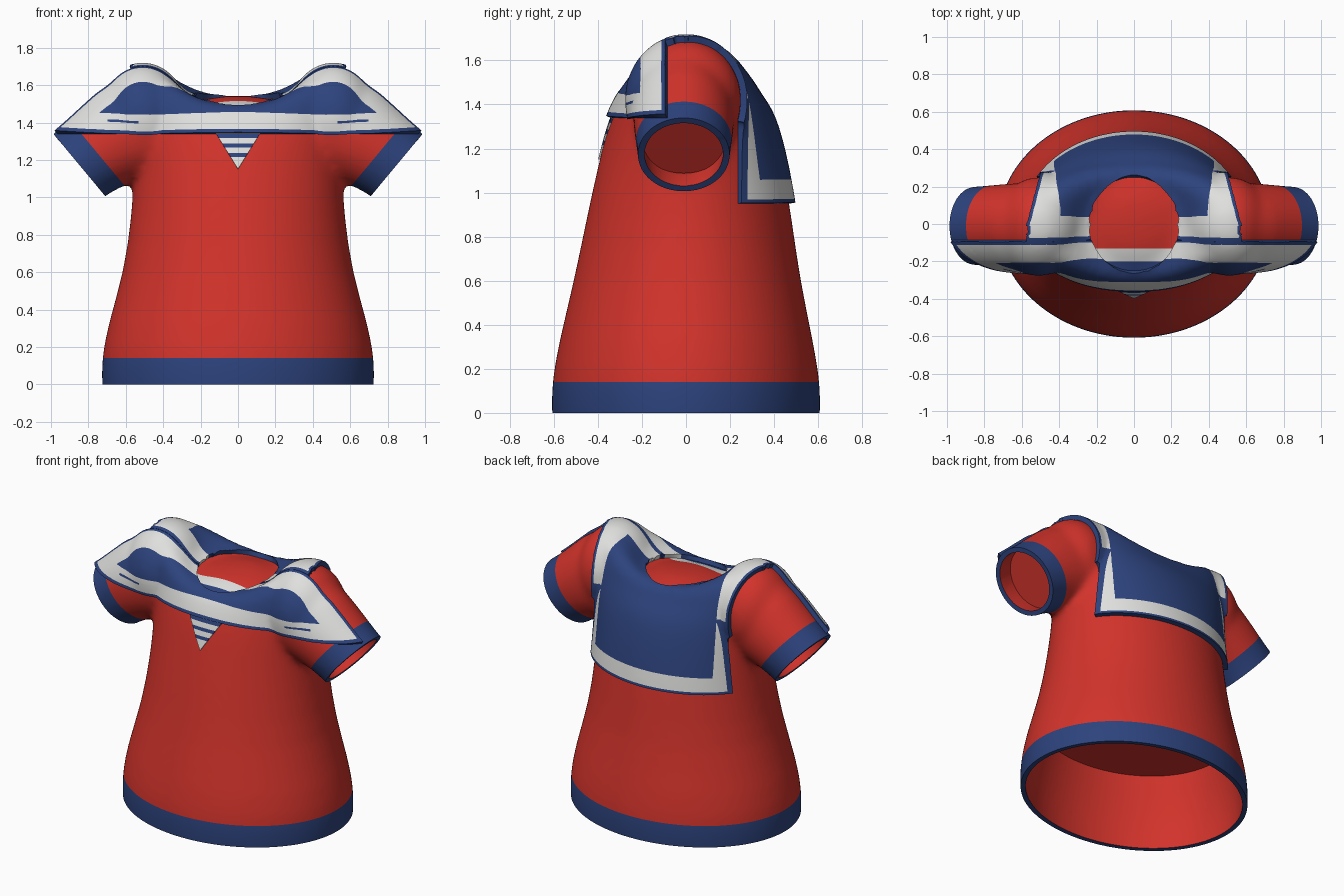
import bpy, bmesh, math
from mathutils import Vector

cube = bpy.data.objects.get("Cube")
if cube:
    bpy.data.objects.remove(cube, do_unlink=True)


def material(name, rgb):
    m = bpy.data.materials.new(name)
    m.use_nodes = True
    m.diffuse_color = (*rgb, 1)
    m.node_tree.nodes["Principled BSDF"].inputs["Base Color"].default_value = (*rgb, 1)
    return m


WHITE, BLUE, RED = range(3)
MATERIALS = [material("white_trim", (0.74, 0.74, 0.73)),
             material("navy_blue", (0.026, 0.056, 0.205)),
             material("red_cloth", (0.64, 0.033, 0.024))]


def loft(bm, rings):
    """Closed skin over a list of rings of points."""
    loops = [[bm.verts.new(p) for p in ring] for ring in rings]
    n = len(loops[0])
    for a, b in zip(loops, loops[1:]):
        for i in range(n):
            j = (i + 1) % n
            bm.faces.new((a[i], a[j], b[j], b[i]))
    bm.faces.new(loops[0][::-1])
    bm.faces.new(loops[-1])


def finish(bm, name):
    bmesh.ops.recalc_face_normals(bm, faces=bm.faces)
    mesh = bpy.data.meshes.new(name)
    bm.to_mesh(mesh)
    bm.free()
    return mesh


def add_object(name, mesh):
    mesh.name = name
    mesh.shade_smooth()
    mesh.set_sharp_from_angle(angle=math.radians(40))
    bpy.context.scene.collection.objects.link(bpy.data.objects.new(name, mesh))


ANGLES = [math.tau * i / 40 for i in range(40)]

# Torso rings: half width, half depth, y centre, height, shoulder rise, squareness
TORSO = [(.72, .60, 0, -.2, 0, 1), (.725, .607, 0, -.06, 0, 1), (.738, .618, 0, .1, 0, 1),
         (.705, .585, 0, .3, 0, 1), (.612, .515, .005, .6, 0, 1),
         (.572, .465, .015, .9, 0, 1), (.56, .425, .02, 1.1, 0, 1),
         (.568, .39, .02, 1.25, 0, 1), (.57, .35, .02, 1.37, .02, .95),
         (.565, .3, .01, 1.44, .13, .88), (.53, .275, 0, 1.485, .19, .8),
         (.44, .265, 0, 1.495, .185, .8), (.34, .258, 0, 1.49, .085, .9),
         (.25, .25, 0, 1.485, .015, 1), (.17, .17, 0, 1.525, 0, 1),
         (.06, .06, 0, 1.54, 0, 1)]


def torso_ring(rx, ry, cy, z, rise, square):
    tilt = .09 if z > 1.47 else 0
    ring = []
    for a in ANGLES:
        c, s = math.cos(a), math.sin(a)
        y = ry * math.copysign(abs(s) ** square, s)
        ring.append((rx * math.copysign(abs(c) ** square, c), cy + y,
                     z + rise * c * c + tilt * y))
    return ring


AXIS = Vector((.77, 0, -.64))
CUFF = Vector((.85, 0, 1.175))


def sleeve_ring(centre, r_up, r_y, side):
    up = Vector((.64, 0, .77))
    ring = [centre + up * (r_up * math.cos(a)) + Vector((0, r_y * math.sin(a) - .01, 0))
            for a in ANGLES]
    return [Vector((p.x * side, p.y, p.z)) for p in ring]


# Closed solid of torso, shoulder pads and sleeves, melted into one smooth skin
SLEEVE = [(Vector((.32, 0, 1.4)), .3, .2), (Vector((.48, 0, 1.39)), .312, .235),
          (Vector((.67, 0, 1.295)), .243, .23), (CUFF, .211, .208),
          (CUFF + AXIS * .1, .225, .208), (CUFF + AXIS * .2, .235, .208)]
bm = bmesh.new()
loft(bm, [torso_ring(*r) for r in TORSO])
for side in (1, -1):
    loft(bm, [sleeve_ring(*r, side) for r in SLEEVE])
    pad = bmesh.ops.create_uvsphere(bm, u_segments=32, v_segments=20, radius=1)["verts"]
    bmesh.ops.scale(bm, verts=pad, vec=(.22, .255, .275))
    bmesh.ops.translate(bm, verts=pad, vec=(.51 * side, 0, 1.42))
base = finish(bm, "skin")


def bake(mesh, *modifiers):
    """Apply modifiers to a mesh and return the new mesh."""
    ob = bpy.data.objects.new("helper", mesh)
    bpy.context.scene.collection.objects.link(ob)
    for kind, settings in modifiers:
        mod = ob.modifiers.new(kind, kind)
        for key, value in settings.items():
            setattr(mod, key, value)
    bpy.context.view_layer.update()
    graph = bpy.context.evaluated_depsgraph_get()
    out = bpy.data.meshes.new_from_object(ob.evaluated_get(graph))
    bpy.data.objects.remove(ob, do_unlink=True)
    return out


SKIN = bake(base, ("SUBSURF", dict(levels=1)),
            ("REMESH", dict(mode="VOXEL", voxel_size=.02)),
            ("SMOOTH", dict(factor=.5, iterations=18)))
NECK = .25


def garment(name, planes, colour, thickness, offset, inner=0):
    """Cut the skin along planes, keep the faces that get a colour, thicken."""
    bm = bmesh.new()
    bm.from_mesh(SKIN)
    for co, no in planes:
        bmesh.ops.bisect_plane(bm, geom=bm.verts[:] + bm.edges[:] + bm.faces[:],
                               plane_co=co, plane_no=no, dist=1e-5)
    dead = []
    for f in bm.faces:
        c = colour(f.calc_center_median())
        if c is None:
            dead.append(f)
        else:
            f.material_index = c
    bmesh.ops.delete(bm, geom=dead, context="FACES")
    # Round off the neckline
    for v in bm.verts:
        r = math.hypot(v.co.x, v.co.y)
        if v.is_boundary and v.co.z > 1.4 and abs(r - NECK) < .022:
            v.co.x *= NECK / r
            v.co.y *= NECK / r
    mesh = bpy.data.meshes.new(name)
    bm.to_mesh(mesh)
    bm.free()
    for m in MATERIALS:
        mesh.materials.append(m)
    add_object(name, bake(mesh, ("SOLIDIFY", dict(thickness=thickness, offset=offset,
                                                  material_offset=inner))))


def at(axis, *values):
    """Planes square to one axis."""
    no = Vector([float(a == axis) for a in "xyz"])
    return [(no * v, no) for v in values]


def sleeve_planes(depth):
    return [((s * (CUFF.x + AXIS.x * depth), 0, CUFF.z + AXIS.z * depth),
             (s * AXIS.x, 0, AXIS.z)) for s in (1, -1)]


# Shirt with hem and cuffs
def shirt_colour(c):
    along = (Vector((abs(c.x), 0, c.z)) - CUFF).dot(AXIS)
    on_sleeve = abs(c.x) > .6 and c.z > .85
    if c.z < 0 or (on_sleeve and along > 0):
        return None
    if c.z < .14 or (on_sleeve and along > -.115):
        return BLUE
    if c.z > 1.4 and math.hypot(c.x, c.y) < .26 and c.y < -.13:
        return BLUE if c.y < -.2 else WHITE
    return RED


garment("shirt", at("z", 0, .14) + at("y", -.2, -.13) + sleeve_planes(0)
        + sleeve_planes(-.115), shirt_colour, .03, -1, inner=2)


# Linings that close off the body and the sleeves inside
def lining(name, rings):
    bm = bmesh.new()
    loft(bm, rings)
    mesh = finish(bm, name)
    mesh.materials.append(MATERIALS[RED])
    add_object(name, mesh)


lining("body_lining", [torso_ring(.64, .535, 0, z, 0, 1) for z in (.46, .47)])
for side, label in ((1, "left"), (-1, "right")):
    lining(label + "_sleeve_lining",
           [sleeve_ring(CUFF - AXIS * d, .205, .205, side) for d in (.11, .12)])


# Front collar, lying over chest and sleeves
def front_colour(c):
    if c.y > -.085 or c.z < 1.338 or math.hypot(c.x, c.y) < NECK:
        return None
    if c.z < 1.356 or c.y > -.1 or (c.z > 1.44 and c.y < -.185):
        return BLUE
    dash = .52 < abs(c.x) < .69 and 1.397 < c.z < 1.409
    return BLUE if dash else WHITE


garment("front_collar", at("z", 1.338, 1.356, 1.397, 1.409, 1.44)
        + at("y", -.085, -.1, -.185), front_colour, .028, 1)


# Back collar, a square flap with a border
SLOPE = .26


def back_colour(c):
    x = abs(c.x) + SLOPE * max(c.y, 0)
    if c.y < -.085 or c.z < .95 or x > .565 or (c.y < .235 and c.z < 1.42):
        return None
    if math.hypot(c.x, c.y) < NECK:
        return None
    if c.z < .966 or c.y < -.065 or x > .55 or (c.y < .26 and c.z < 1.42):
        return BLUE
    return BLUE if abs(c.x) < .41 and c.y > .04 and c.z > 1.055 else WHITE


back_planes = at("z", .95, .966, 1.055, 1.42) + at("y", -.085, -.065, .04, .235, .26)
for s in (1, -1):
    back_planes += at("x", .41 * s)
    back_planes += [((s * x, 0, 0), (s, SLOPE, 0)) for x in (.55, .565)]
garment("back_collar", back_planes, back_colour, .03, 1)


# Striped chest triangle under the collar
STRIPES = (1.215, 1.235, 1.265, 1.285, 1.315, 1.335)


def chest_colour(c):
    if c.y > 0 or not 1.15 < c.z < 1.35 or abs(c.x) > (c.z - 1.15) * .62:
        return None
    return BLUE if any(a < c.z < b for a, b in zip(STRIPES[::2], STRIPES[1::2])) else WHITE


garment("chest_triangle", at("z", *STRIPES, 1.35)
        + [((0, 0, 1.15), (s, 0, -.62)) for s in (1, -1)], chest_colour, .008, 1)
